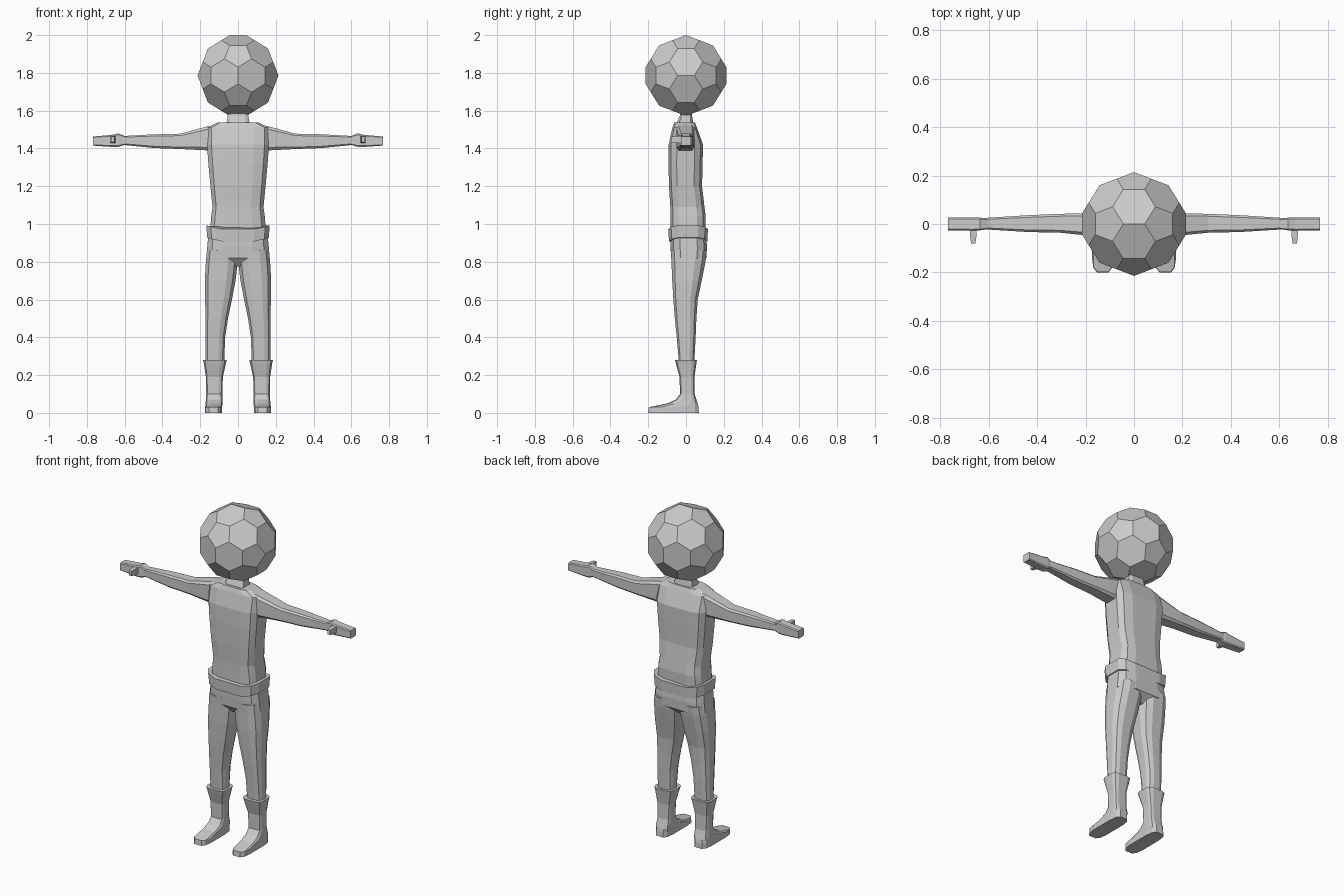
import bpy, bmesh
from math import cos, sin, pi, copysign, sqrt
from mathutils import Vector
from itertools import combinations


def make_object(name, bm, mirror=False):
    bmesh.ops.recalc_face_normals(bm, faces=bm.faces)
    mesh = bpy.data.meshes.new(name)
    bm.to_mesh(mesh)
    bm.free()
    ob = bpy.data.objects.new(name, mesh)
    bpy.context.collection.objects.link(ob)
    if mirror:
        ob.modifiers.new("Mirror", 'MIRROR')
    return ob


def outline(n, p):
    """Rounded-box outline with n corners, scaled to fill -1..1."""
    f = lambda v: copysign(abs(v) ** (2 / p), v)
    pts = [(f(cos((i + .5) * 2 * pi / n)), f(sin((i + .5) * 2 * pi / n))) for i in range(n)]
    m = max(a for a, b in pts)
    return [(a / m, b / m) for a, b in pts]


def loft(name, rings, axis='Z', n=12, p=3, mirror=False, sag=0):
    """Skin rings given as (position, a_min, a_max, b_min, b_max)."""
    bm = bmesh.new()
    loops = []
    for t, a0, a1, b0, b1 in rings:
        loop = []
        for u, v in outline(n, p):
            a, b = (a0 + a1) / 2 + u * (a1 - a0) / 2, (b0 + b1) / 2 + v * (b1 - b0) / 2
            co = {'X': (t, a, b), 'Y': (a, t, b), 'Z': (a, b, t + sag * u * u)}[axis]
            loop.append(bm.verts.new(co))
        loops.append(loop)
    for lo, hi in zip(loops, loops[1:]):
        for i in range(n):
            j = (i + 1) % n
            bm.faces.new((lo[i], lo[j], hi[j], hi[i]))
    bm.faces.new(loops[0])
    bm.faces.new(loops[-1])
    return make_object(name, bm, mirror)


# Head: icosahedron with its corners cut off at one third of each edge
phi = (1 + sqrt(5)) / 2
ico = []
for s in (-1, 1):
    for t in (-phi, phi):
        ico += [Vector((s, 0, t)), Vector((0, t, s)), Vector((t, s, 0))]
bm = bmesh.new()
for a, b in combinations(ico, 2):
    if (a - b).length < 2.1:
        for q in ((2 * a + b) / 3, (a + 2 * b) / 3):
            bm.verts.new(q * .214 / phi + Vector((0, 0, 1.786)))
bmesh.ops.convex_hull(bm, input=bm.verts)
bmesh.ops.dissolve_limit(bm, angle_limit=.05, verts=bm.verts, edges=bm.edges)
make_object("head", bm)

# Neck and torso
loft("neck", [(1.50, -.064, .064, -.05, .045), (1.54, -.06, .06, -.047, .038),
              (1.575, -.054, .054, -.032, .032), (1.62, -.054, .054, -.032, .032)], n=8, p=5)
loft("torso", [(.93, -.15, .15, -.08, .10), (1.04, -.142, .142, -.082, .104),
               (1.09, -.135, .135, -.083, .098), (1.20, -.146, .146, -.09, .085),
               (1.32, -.157, .157, -.093, .088), (1.42, -.164, .164, -.092, .09),
               (1.51, -.164, .164, -.072, .058), (1.537, -.108, .108, -.062, .047)], p=4)

# Belt, dipping at the front and back
loft("belt", [(.90, -.163, .163, -.09, .113), (.965, -.168, .168, -.094, .116)], p=4, sag=.028)

# Trousers: hips and tapering legs
loft("hips", [(.96, -.155, .155, -.083, .106), (.88, -.163, .163, -.082, .111),
              (.82, -.168, .168, -.078, .108), (.775, -.08, .08, -.04, .06)], p=3.5)
loft("trouser_leg", [(.86, 0, .164, -.081, .11), (.80, .001, .17, -.077, .103),
                     (.70, .013, .176, -.073, .083), (.60, .032, .174, -.067, .062),
                     (.50, .053, .172, -.059, .055), (.40, .068, .172, -.049, .051),
                     (.27, .073, .172, -.038, .044)], p=2.8, mirror=True)

# Boots: flared cuff, shaft and long flat foot
loft("boot", [(.28, .06, .185, -.058, .058), (.262, .064, .181, -.054, .055),
              (.19, .08, .17, -.034, .045), (.10, .083, .168, -.032, .046),
              (.07, .082, .17, -.055, .055), (.05, .082, .172, -.10, .062),
              (.03, .084, .174, -.197, .066), (0, .084, .174, -.20, .068)], p=4, mirror=True)

# Sleeves, hands and thumbs
loft("sleeve", [(.12, -.055, .045, 1.39, 1.525), (.165, -.05, .044, 1.39, 1.516),
                (.305, -.036, .042, 1.397, 1.478), (.44, -.033, .036, 1.402, 1.475),
                (.60, -.023, .026, 1.418, 1.466), (.65, -.02, .02, 1.42, 1.464)],
     axis='X', n=8, p=6, mirror=True)
loft("hand", [(.595, -.02, .02, 1.42, 1.464), (.635, -.026, .026, 1.408, 1.48),
              (.665, -.027, .026, 1.408, 1.472), (.768, -.026, .026, 1.415, 1.463)],
     axis='X', n=8, p=8, mirror=True)
loft("thumb", [(-.01, .648, .676, 1.43, 1.465), (-.05, .65, .676, 1.43, 1.465),
               (-.08, .654, .672, 1.433, 1.462)], axis='Y', n=4, mirror=True)
